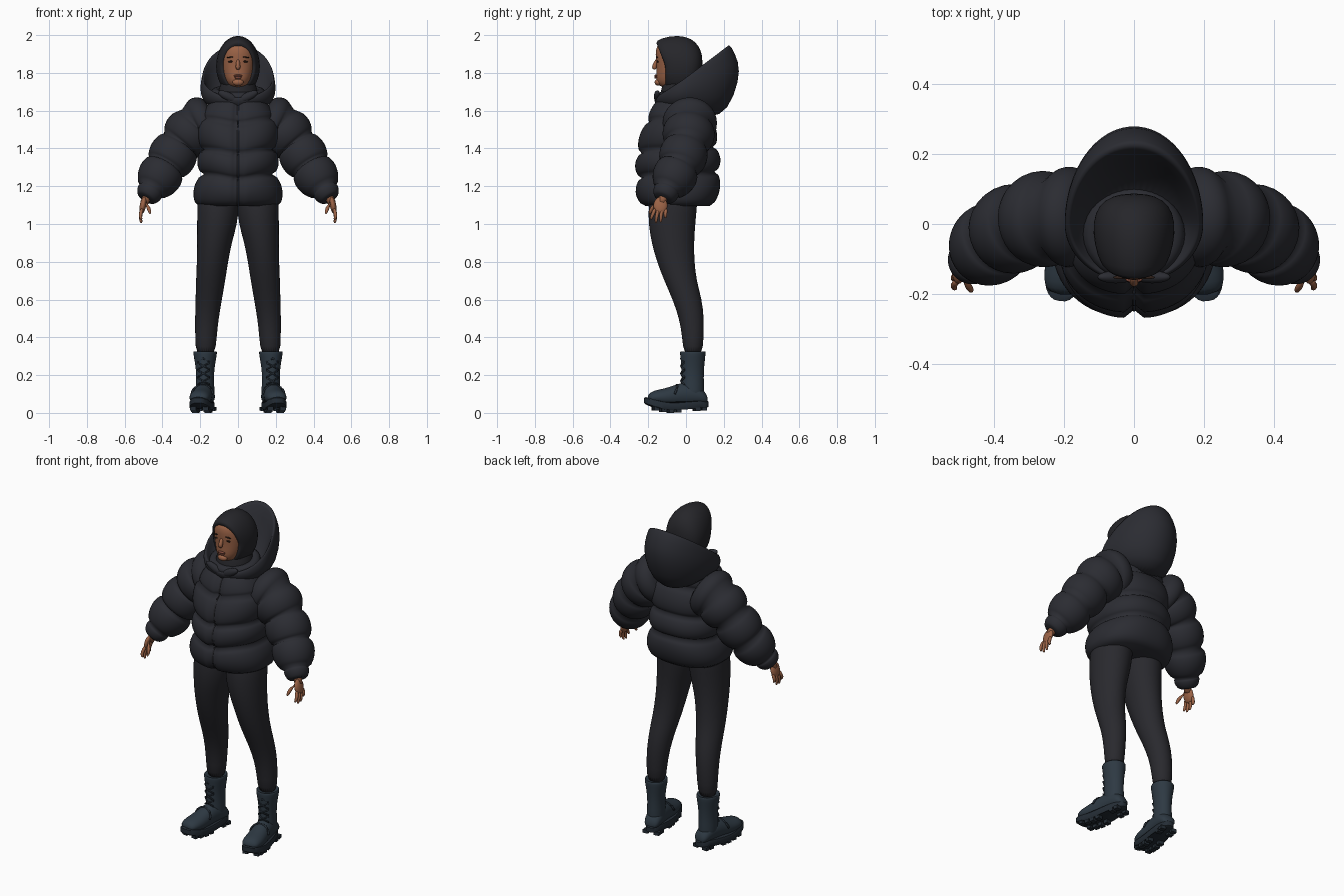
import bpy, bmesh
from math import sin, cos, pi, exp, sqrt
from mathutils import Vector, Matrix

cube = bpy.data.objects.get("Cube")
if cube:
    bpy.data.objects.remove(cube)


def material(name, rgb):
    m = bpy.data.materials.new(name)
    m.use_nodes = True
    m.diffuse_color = (*rgb, 1)
    bsdf = next(n for n in m.node_tree.nodes if n.type == 'BSDF_PRINCIPLED')
    bsdf.inputs["Base Color"].default_value = (*rgb, 1)
    bsdf.inputs["Roughness"].default_value = 0.8
    return m


JACKET = material("jacket charcoal", (.024, .025, .032))
PANTS = material("trouser black", (.022, .022, .027))
KNIT = material("balaclava black", (.019, .019, .023))
BOOT = material("boot navy", (.027, .041, .056))
SOLE = material("sole dark navy", (.018, .026, .036))
SKIN = material("skin brown", (.33, .125, .062))
LIPS = material("lip brown", (.22, .07, .045))
DARK = material("eye dark", (.03, .015, .01))


def finish(name, bm, mat, subdiv=0, angle=None):
    bmesh.ops.recalc_face_normals(bm, faces=bm.faces)
    me = bpy.data.meshes.new(name)
    bm.to_mesh(me)
    bm.free()
    me.materials.append(mat)
    ob = bpy.data.objects.new(name, me)
    bpy.context.collection.objects.link(ob)
    for p in me.polygons:
        p.use_smooth = True
    if angle:
        bpy.context.view_layer.objects.active = ob
        bpy.ops.object.select_all(action='DESELECT')
        ob.select_set(True)
        bpy.ops.object.shade_smooth_by_angle(angle=angle)
    if subdiv:
        ob.modifiers.new("smooth", 'SUBSURF').levels = subdiv
        ob.modifiers["smooth"].render_levels = subdiv
    return ob


def loft(name, rings, mat, subdiv=0, cap=True, loop=False, angle=None):
    """Skin a list of closed rings that have equal point counts."""
    bm = bmesh.new()
    vs = [[bm.verts.new(p) for p in r] for r in rings]
    n = len(vs[0])
    pairs = list(zip(vs, vs[1:])) + ([(vs[-1], vs[0])] if loop else [])
    for a, b in pairs:
        for i in range(n):
            j = (i + 1) % n
            bm.faces.new((a[i], a[j], b[j], b[i]))
    if cap and not loop:
        bm.faces.new(vs[0])
        bm.faces.new(vs[-1])
    return finish(name, bm, mat, subdiv, angle)


def oval(cx, cy, z, rx, ry, n=24, p=2):
    """Horizontal ring; p above 2 makes it squarer. Starts at the front."""
    def sq(v):
        return (abs(v) ** (2 / p)) * (1 if v > 0 else -1)
    return [Vector((cx + rx * sq(sin(2 * pi * i / n)), cy - ry * sq(cos(2 * pi * i / n)), z))
            for i in range(n)]


def tube(name, pts, radii, mat, n=10, loop=False, subdiv=0):
    pts = [Vector(p) for p in pts]
    rings, k = [], len(pts)
    for i, p in enumerate(pts):
        a = pts[(i - 1) % k] if loop else pts[max(i - 1, 0)]
        b = pts[(i + 1) % k] if loop else pts[min(i + 1, k - 1)]
        t = (b - a).normalized()
        ref = Vector((0, 0, 1)) if abs(t.z) < .7 else Vector((0, 1, 0))
        ref = ref if not name.endswith("sleeve") else Vector((0, 1, 0))
        u = t.cross(ref).normalized()
        v = t.cross(u)
        r = radii[i] if isinstance(radii, list) else radii
        rings.append([p + r * (u * cos(2 * pi * j / n) + v * sin(2 * pi * j / n)) for j in range(n)])
    return loft(name, rings, mat, subdiv, loop=loop)


def ball(name, loc, scale, mat, rot=0, axis='Y'):
    bm = bmesh.new()
    m = Matrix.Translation(loc) @ Matrix.Rotation(rot, 4, axis) @ Matrix.Diagonal((*scale, 1))
    bmesh.ops.create_uvsphere(bm, u_segments=20, v_segments=12, radius=1, matrix=m)
    return finish(name, bm, mat)


def puffed(seams, puffs, steps=9):
    """Interpolate between seam rows; yields each row and its quilted swelling."""
    for k, (a, b) in enumerate(zip(seams, seams[1:])):
        for i in range(steps + (k == len(seams) - 2)):
            t = i / steps
            yield [u + (v - u) * t for u, v in zip(a, b)], puffs[k] * sqrt(max(0, sin(pi * t)))


# Quilted jacket body: z, half width, front, back at every seam
body_seams = [(1.095, .205, -.215, .125), (1.265, .18, -.235, .15), (1.395, .18, -.235, .142),
              (1.56, .185, -.195, .11), (1.68, .11, -.145, .09)]
rings = []
for (z, rx, yf, yb), puff in puffed(body_seams, [.042, .036, .036, .022]):
    ring = oval(0, (yf + yb) / 2, z, rx + puff, (yb - yf) / 2 + puff, 64, 2.3)
    for v in ring:
        if v.y < 0:
            v.y += .025 * exp(-(v.x / .016) ** 2)
            v.z -= .025 * exp(-(v.x / .1) ** 2) * min(1, (z - 1.095) / .1)
        else:
            v.z += .012 * cos(v.x * 9) * min(1, (z - 1.095) / .1)
    rings.append(ring)
loft("jacket_body", rings, JACKET)
tube("jacket_zip", [r[0] for r in rings], .006, KNIT, 6)

# Hood shell lying open: half width, back, front, then back, side and front heights
hood = [(.11, .10, .11, 1.70, 1.66, 1.64), (.155, .16, .135, 1.8, 1.69, 1.655),
        (.183, .222, .155, 1.955, 1.78, 1.67), (.19, .235, .165, 1.95, 1.775, 1.67),
        (.2, .283, .17, 1.86, 1.735, 1.66), (.2, .283, .165, 1.76, 1.69, 1.64),
        (.175, .225, .15, 1.6, 1.63, 1.62), (.1, .13, .12, 1.555, 1.6, 1.6)]
rings = []
for rx, yb, yf, zb, zm, zf in hood:
    ring = []
    for i in range(40):
        s, c = sin(2 * pi * i / 40), cos(2 * pi * i / 40)
        ring.append((rx * s, c * (yb if c > 0 else yf), zm + c * ((zb - zm) if c > 0 else (zm - zf))))
    rings.append(ring)
loft("hood", rings, JACKET, 1)

# Rolled collar and its two front flaps
circle = [2 * pi * i / 32 for i in range(32)]
tube("collar_roll", [(.118 * sin(a), -.03 + .105 * cos(a), 1.69 + .02 * cos(a)) for a in circle],
     .028, JACKET, 12, loop=True)
for s, side in ((1, "left"), (-1, "right")):
    ball(side + "_collar_flap", (s * .052, -.152, 1.675), (.058, .018, .022), JACKET, s * -.45)

# Balaclava: rings run from the face opening to the back of the head
cap_rings = [(-.095, -.14, .08, 1.945, 1.735), (-.118, -.166, .086, 1.957, 1.72),
             (-.09, -.14, .106, 1.985, 1.69), (-.025, -.04, .12, 2.003, 1.67),
             (.035, .03, .113, 1.983, 1.68), (.07, .068, .085, 1.945, 1.75), (.088, .088, .035, 1.89, 1.81)]
rings = []
for ys, yt, rx, zt, zb in cap_rings:
    ring = []
    for i in range(28):
        c = cos(2 * pi * i / 28)
        ring.append((rx * sin(2 * pi * i / 28), ys + (yt - ys) * max(0, c), (zt + zb) / 2 + c * (zt - zb) / 2))
    rings.append(ring)
loft("balaclava", rings, KNIT, 1)
loft("balaclava_neck", [oval(0, -.03, z, r, r) for z, r in ((1.6, .12), (1.68, .11), (1.74, .095), (1.78, .08))],
     KNIT, 1)

# Face: height, half width, front
face = [(1.72, .035, -.115), (1.732, .052, -.145), (1.76, .068, -.16), (1.8, .08, -.157),
        (1.85, .087, -.157), (1.9, .088, -.163), (1.945, .08, -.158), (1.965, .055, -.12)]
loft("face", [oval(0, f / 2, z, rx, -f / 2) for z, rx, f in face], SKIN, 1)
tube("nose", [(0, -.152, 1.872), (0, -.162, 1.85), (0, -.17, 1.83), (0, -.162, 1.818)],
     [.008, .011, .014, .01], SKIN, 12, subdiv=1)
ball("upper_lip", (0, -.159, 1.785), (.024, .009, .006), LIPS)
ball("lower_lip", (0, -.158, 1.776), (.02, .01, .007), LIPS)
ball("chin", (0, -.148, 1.75), (.03, .018, .018), SKIN)

arm_seams = [(.13, .02, 1.56, .1), (.225, .02, 1.515, .115), (.31, .005, 1.42, .1),
             (.385, -.035, 1.3, .095), (.46, -.1, 1.18, .064), (.488, -.122, 1.135, .045)]
leg_rows = [(1.2, .1, -.06, .11, .125), (1.1, .105, -.07, .112, .13), (1, .11, -.075, .107, .125),
            (.9, .125, -.07, .092, .113), (.8, .135, -.055, .083, .1), (.7, .145, -.03, .078, .086),
            (.6, .155, .007, .07, .078), (.5, .165, .03, .063, .066), (.4, .17, .037, .057, .057),
            (.3, .172, .037, .052, .05)]
shaft_rows = [(.318, .05, .056), (.328, .057, .063), (.326, .064, .069), (.3, .061, .067), (.25, .051, .061),
              (.19, .046, .058), (.12, .05, .06), (.06, .05, .06)]
foot_rows = [(.08, .09, .035), (.05, .13, .048), (0, .16, .051), (-.06, .162, .052), (-.1, .147, .055),
             (-.16, .127, .06), (-.21, .12, .055), (-.242, .098, .038)]


def sole_lift(y):
    """Toe spring and raised heel of the sole."""
    return .035 * ((-y - .1) / .16) ** 2 if y < -.1 else .08 * (y + .1)


for s, side in ((1, "left"), (-1, "right")):
    # Eye and brow
    ball(side + "_eye", (s * .038, -.149, 1.86), (.014, .006, .005), DARK, s * .1)
    ball(side + "_brow", (s * .04, -.153, 1.883), (.02, .005, .003), DARK, s * .1)

    # Quilted sleeve
    pts, radii = [], []
    for (x, y, z, r), puff in puffed(arm_seams, [.036, .03, .03, .036, .012]):
        pts.append((s * x, y, z))
        radii.append(r + puff)
    tube(side + "_sleeve", pts, radii, JACKET, 32)

    # Hand with four fingers and a thumb
    tube(side + "_wrist", [(s * .47, -.11, 1.17), (s * .497, -.13, 1.11)], [.024, .022], SKIN, 12)
    ball(side + "_palm", (s * .503, -.135, 1.098), (.017, .037, .046), SKIN, s * -.2)
    for k, low in enumerate((1.022, 1.005, 1.008, 1.03)):
        y = -.162 + .019 * k
        tip = y - .022 + .006 * k
        tube(f"{side}_finger_{k + 1}", [(s * .506, y, 1.085), (s * .518, (y + tip) / 2 - .003, 1.05),
             (s * .515, tip, low + .012), (s * .51, tip, low)], [.011, .0105, .009, .005], SKIN, 8, subdiv=1)
    tube(side + "_thumb", [(s * .495, -.148, 1.12), (s * .478, -.172, 1.095), (s * .468, -.188, 1.07),
         (s * .465, -.193, 1.052)], [.015, .013, .01, .006], SKIN, 8, subdiv=1)

    # Trouser leg
    loft(side + "_trouser_leg", [oval(s * x, y, z, rx, ry) for z, x, y, rx, ry in leg_rows], PANTS, 1)

    # Boot, built around the ankle and turned outward
    turn = Matrix.Translation((s * .174, .036, 0)) @ Matrix.Rotation(s * .15, 4, 'Z')

    def put(ring):
        return [turn @ Vector(p) for p in ring]

    loft(side + "_boot_shaft", [put(oval(0, 0, z, rx, ry)) for z, rx, ry in shaft_rows], BOOT, 1)
    rings = []
    for y, top, rx in foot_rows:
        low = .03 + sole_lift(y)
        rings.append(put([(rx * sin(a), y, (top + low) / 2 + cos(a) * (top - low) / 2) for a in circle[::2]]))
    loft(side + "_boot_foot", rings, BOOT, 1)

    # Rubber sole with lugs
    rings = []
    for z, grow in ((.014, .95), (.018, 1), (.045, 1), (.052, .95)):
        ring = oval(0, -.0875, z, .057 * grow, .1725 * grow, 36, 2.6)
        for v in ring:
            v.x *= 1 - .7 * (v.y + .0875)
            v.z += sole_lift(v.y)
        rings.append(put(ring))
    loft(side + "_boot_sole", rings, SOLE, angle=.7)
    bm = bmesh.new()
    for y in (.055, .02, -.08, -.12, -.16, -.2):
        for x in (-.034, .034):
            bmesh.ops.create_cube(bm, size=1, matrix=turn @ Matrix.Translation((x, y, .01 + sole_lift(y)))
                                  @ Matrix.Diagonal((.032, .026, .02, 1)))
    finish(side + "_boot_lugs", bm, SOLE, angle=.5)

    # Crossed laces and instep strap
    for k in range(4):
        z = .15 + .04 * k
        for d in (1, -1):
            tube(f"{side}_lace_{k}_{d}", put([(-.032 * d, -.05, z), (0, -.064, z + .018), (.032 * d, -.05, z + .036)]),
                 .0045, SOLE, 6)
    tube(side + "_boot_strap", put([(.056 * cos(a), -.105 + .02 * sin(a), .1 + .048 * sin(a))
                                    for a in [pi * i / 12 for i in range(13)]]), .006, SOLE, 6)
